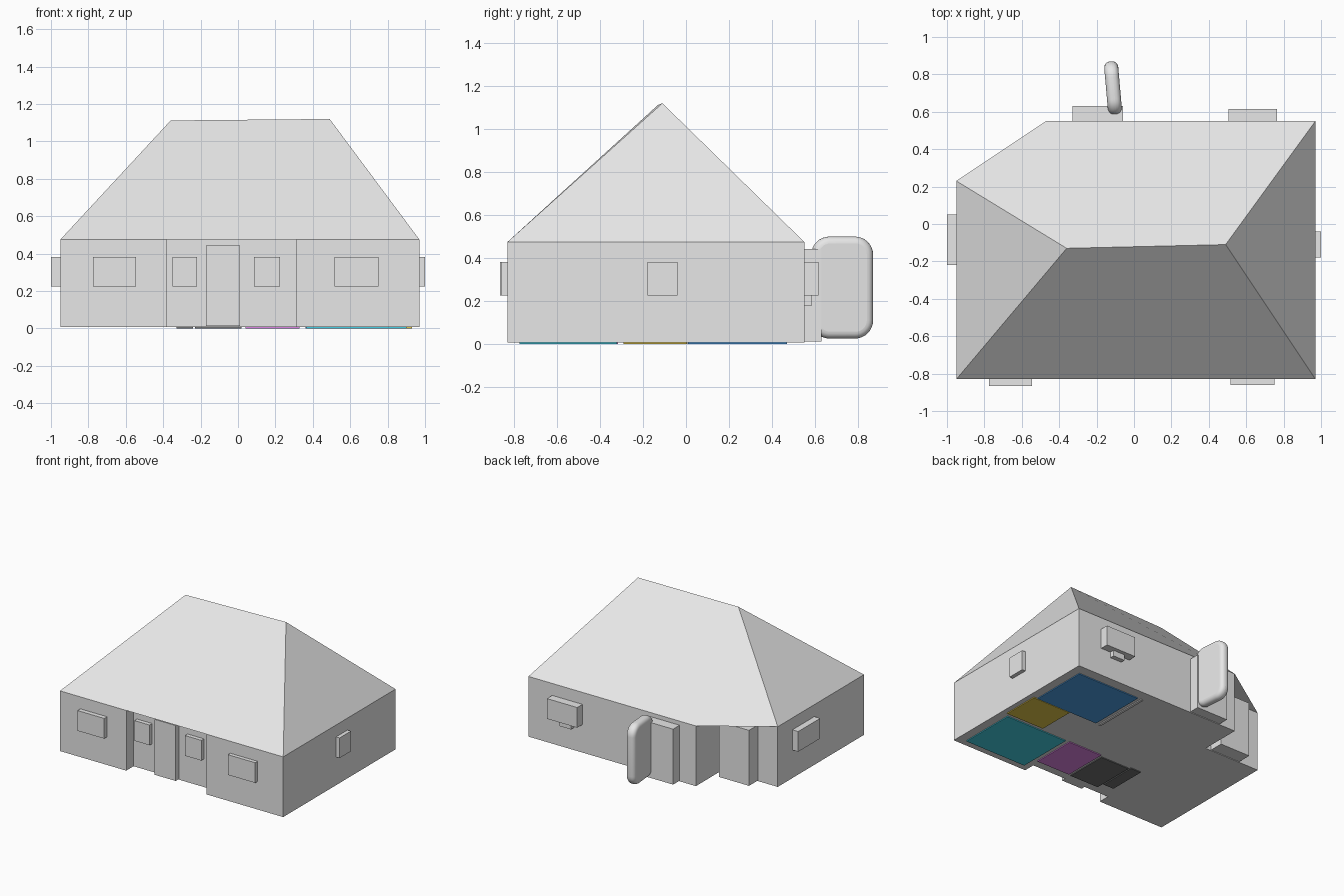
import bpy, bmesh, math
from mathutils import Vector

if "Cube" in bpy.data.objects:
    bpy.data.objects.remove(bpy.data.objects["Cube"], do_unlink=True)


def material(name, rgb):
    m = bpy.data.materials.new(name)
    m.use_nodes = True
    m.diffuse_color = (*rgb, 1)
    m.node_tree.nodes["Principled BSDF"].inputs["Base Color"].default_value = (*rgb, 1)
    return m


GREY = material("light grey", (0.8, 0.8, 0.8))
BLUE = material("blue", (0.08, 0.38, 0.85))
YELLOW = material("yellow", (0.8, 0.6, 0.07))
TEAL = material("teal", (0.06, 0.65, 0.8))
PURPLE = material("purple", (0.76, 0.24, 0.82))
DARK = material("charcoal", (0.16, 0.165, 0.165))


def add_object(name, bm, mat):
    bmesh.ops.recalc_face_normals(bm, faces=bm.faces)
    me = bpy.data.meshes.new(name)
    bm.to_mesh(me)
    bm.free()
    me.materials.append(mat)
    ob = bpy.data.objects.new(name, me)
    bpy.context.scene.collection.objects.link(ob)
    return ob


def box(name, xs, ys, zs, mat=GREY):
    bm = bmesh.new()
    bmesh.ops.create_cube(bm, size=1)
    for v in bm.verts:
        v.co = Vector([r[0] if c < 0 else r[1] for c, r in zip(v.co, (xs, ys, zs))])
    return add_object(name, bm, mat)


FLOOR, EAVE = 0.007, 0.475
W, E, S, N = -0.95, 0.97, -0.83, 0.55       # outer wall lines
PORCH, NOTCH = -0.74, 0.23                  # recessed wall lines

# Walls: the floor plan extruded up to the eaves
plan = [(W, S), (-0.38, S), (-0.38, PORCH), (0.31, PORCH), (0.31, S),
        (E, S), (E, N), (-0.47, N), (-0.47, NOTCH), (W, NOTCH)]
bm = bmesh.new()
base = bm.faces.new([bm.verts.new((x, y, FLOOR)) for x, y in plan])
ext = bmesh.ops.extrude_face_region(bm, geom=[base], use_keep_orig=True)
for v in ext["geom"]:
    if isinstance(v, bmesh.types.BMVert):
        v.co.z = EAVE
add_object("walls", bm, GREY)

# Hip roof with one cut corner
bm = bmesh.new()
sw, se, ne, nw, w = [bm.verts.new((x, y, EAVE)) for x, y in
                     [(W, S), (E, S), (E, N), (-0.47, N), (W, NOTCH)]]
r1 = bm.verts.new((-0.36, -0.13, 1.112))
r2 = bm.verts.new((0.49, -0.11, 1.12))
for f in ([sw, se, r2, r1], [se, ne, r2], [ne, nw, w, r1, r2], [w, sw, r1],
          [sw, w, nw, ne, se]):
    bm.faces.new(f)
add_object("roof", bm, GREY)

# Windows, sunk slightly into the walls
SILL = (0.225, 0.382)
box("front_window_right", (-0.775, -0.545), (-0.865, S + 0.02), SILL)
box("front_window_left", (0.515, 0.75), (-0.86, S + 0.02), SILL)
box("porch_window_right", (-0.35, -0.22), (-0.772, PORCH + 0.02), SILL)
box("porch_window_left", (0.085, 0.225), (-0.772, PORCH + 0.02), SILL)
box("side_window_left", (E - 0.02, 1.0), (-0.18, -0.04), SILL)
box("side_window_right", (-1.0, W + 0.02), (-0.22, 0.05), SILL)
box("back_window", (0.505, 0.765), (N - 0.02, 0.615), SILL)
box("back_window_ledge", (0.58, 0.68), (N - 0.02, 0.585), (0.18, 0.225))

# Doors
DOOR = (0.012, 0.443)
box("front_door", (-0.17, 0.01), (-0.78, PORCH + 0.02), DOOR)
box("back_door", (-0.33, -0.06), (N - 0.02, 0.63), DOOR)
box("corner_door", (-0.78, -0.52), (NOTCH - 0.02, 0.34), DOOR)

# Rounded slab standing by the back door
bm = bmesh.new()
bmesh.ops.create_cube(bm, size=1)
for v in bm.verts:
    v.co = Vector((v.co.x * 0.075, v.co.y * 0.288, v.co.z * 0.474))
cross = [e for e in bm.edges if abs(e.verts[0].co.x - e.verts[1].co.x) > 0.01]
bmesh.ops.bevel(bm, geom=cross, offset=0.085, segments=8, profile=0.5, affect='EDGES')
slab = add_object("rounded_slab", bm, GREY)
slab.location = (-0.112, 0.726, 0.263)
slab.rotation_euler.z = math.radians(5)
rim = slab.modifiers.new("rim", 'BEVEL')
rim.width, rim.segments = 0.032, 5
rim.limit_method, rim.angle_limit = 'ANGLE', math.radians(60)
bpy.context.view_layer.objects.active = slab
slab.select_set(True)
bpy.ops.object.shade_smooth_by_angle(angle=math.radians(40))

# Coloured room plates under the floor
for name, xs, ys, mat in [
        ("blue_room", (0.36, 0.9), (0.01, 0.47), BLUE),
        ("yellow_room", (0.6, 0.93), (-0.29, 0.005), YELLOW),
        ("teal_room", (0.365, 0.9), (-0.775, -0.32), TEAL),
        ("purple_room", (0.04, 0.33), (-0.67, -0.315), PURPLE),
        ("dark_room", (-0.23, 0.02), (-0.675, -0.335), DARK),
        ("dark_side_room", (-0.33, -0.24), (-0.62, -0.32), DARK),
        ("hall_strip", (0.31, 0.33), (0.0, 0.47), GREY)]:
    box(name, xs, ys, (0, FLOOR + 0.001), mat)
